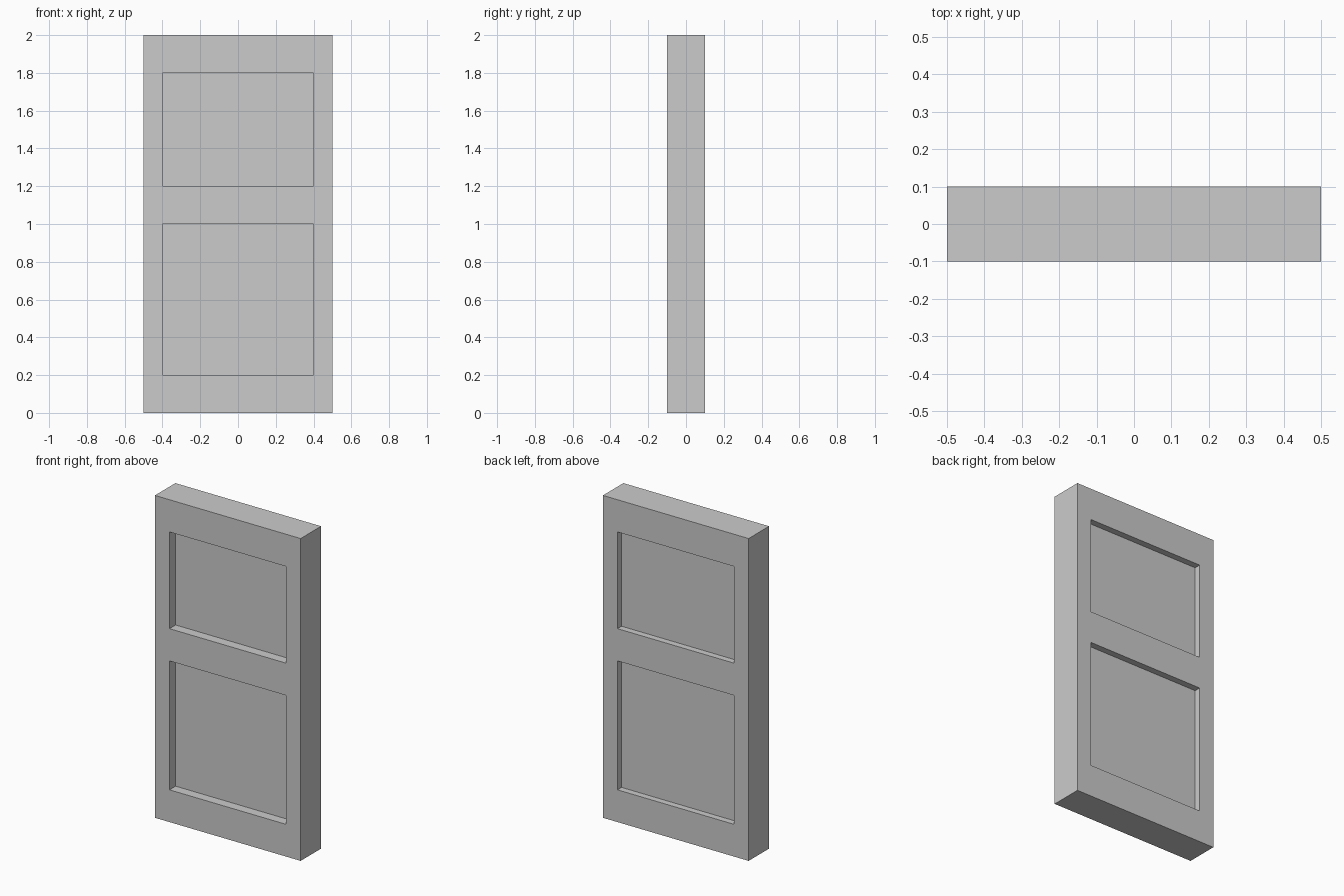
import bpy

if "Cube" in bpy.data.objects:
    bpy.data.objects.remove(bpy.data.objects["Cube"])

WIDTH, THICK, HEIGHT = 1.0, 0.2, 2.0
FRONT_DEPTH, BACK_DEPTH = 0.06, 0.04
PANEL_HALF = 0.4
PANELS = [("lower", 0.2, 1.0), ("upper", 1.2, 1.8)]


def box(name, lo, hi):
    """Axis-aligned box between two corners."""
    bpy.ops.mesh.primitive_cube_add(
        size=1, location=[(a + b) / 2 for a, b in zip(lo, hi)])
    ob = bpy.context.object
    ob.name = name
    ob.scale = [b - a for a, b in zip(lo, hi)]
    bpy.ops.object.transform_apply(location=True, rotation=False, scale=True)
    return ob


def cut(target, cutter):
    """Subtract the cutter, then discard it."""
    cutter.hide_render = True
    mod = target.modifiers.new(cutter.name, 'BOOLEAN')
    mod.operation, mod.solver, mod.object = 'DIFFERENCE', 'EXACT', cutter
    bpy.context.view_layer.objects.active = target
    bpy.ops.object.modifier_apply(modifier=mod.name)
    bpy.data.objects.remove(cutter, do_unlink=True)


# Door slab
half = THICK / 2
door = box("door", (-WIDTH / 2, -half, 0), (WIDTH / 2, half, HEIGHT))

# Recessed panels, front and back
for name, z0, z1 in PANELS:
    for side, y0, y1 in (("front", -half - 0.1, -half + FRONT_DEPTH),
                         ("back", half - BACK_DEPTH, half + 0.1)):
        cut(door, box(f"{name}_{side}_recess",
                      (-PANEL_HALF, y0, z0), (PANEL_HALF, y1, z1)))
